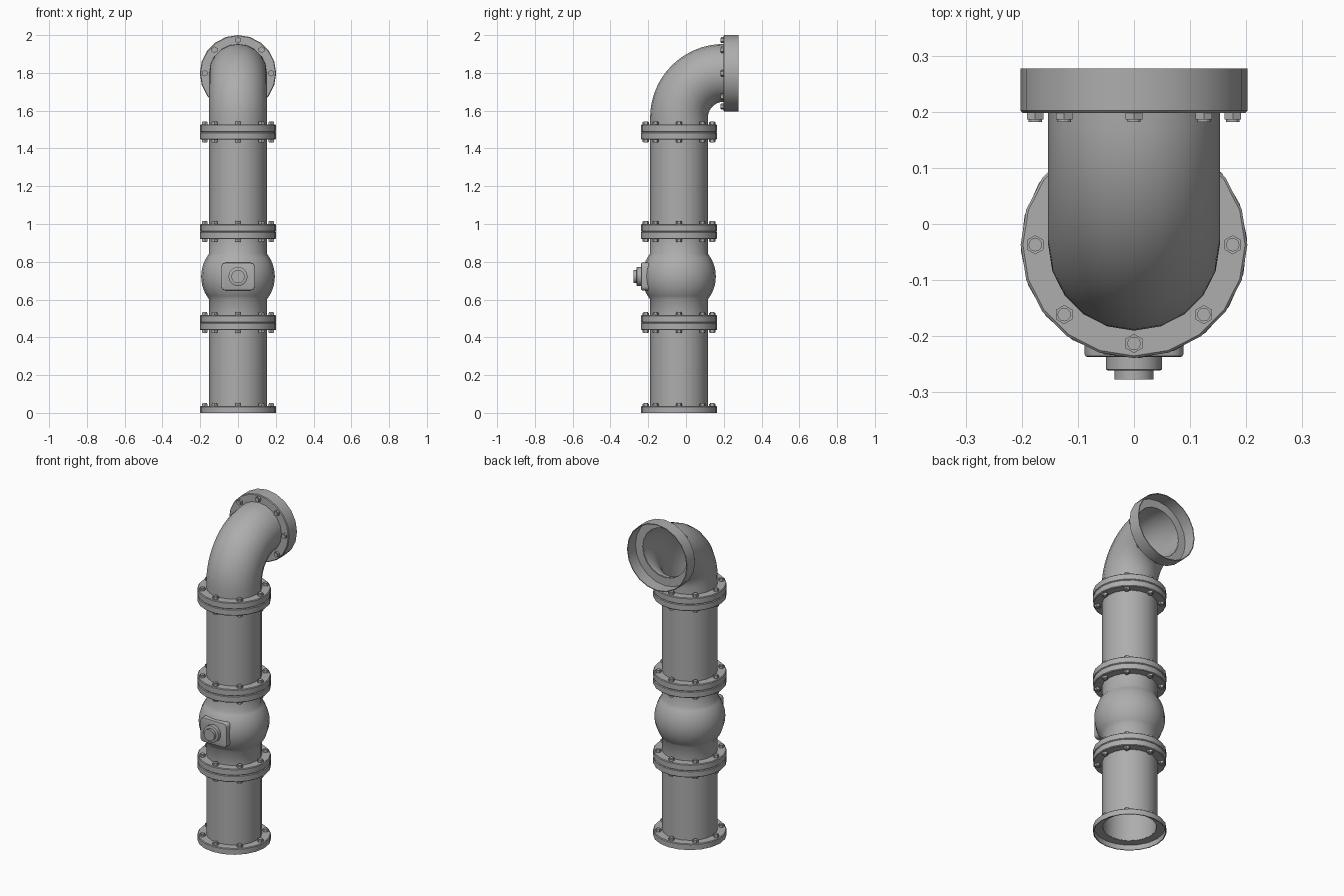
import bpy, bmesh, math
from mathutils import Matrix, Vector

if "Cube" in bpy.data.objects:
    bpy.data.objects.remove(bpy.data.objects["Cube"])

SEG = 20            # sides around every pipe and flange
AY = -0.037         # y of the vertical pipe axis
R, RF = 0.153, 0.202

steel = bpy.data.materials.new("grey_steel")
steel.diffuse_color = (0.42, 0.42, 0.42, 1)
steel.use_nodes = True
steel.node_tree.nodes["Principled BSDF"].inputs["Base Color"].default_value = steel.diffuse_color

UP = Matrix.Translation((0, AY, 0))
DOWN = Matrix.Rotation(math.pi, 4, 'X')
TO_BACK = Matrix.Rotation(-math.pi / 2, 4, 'X')    # local +z -> world +y
TO_FRONT = Matrix.Rotation(math.pi / 2, 4, 'X')    # local +z -> world -y


def finish(name, bm, smooth=True):
    me = bpy.data.meshes.new(name)
    bmesh.ops.recalc_face_normals(bm, faces=bm.faces)
    bm.to_mesh(me)
    bm.free()
    me.materials.append(steel)
    ob = bpy.data.objects.new(name, me)
    bpy.context.collection.objects.link(ob)
    if smooth:
        bpy.ops.object.select_all(action='DESELECT')
        ob.select_set(True)
        bpy.context.view_layer.objects.active = ob
        bpy.ops.object.shade_smooth_by_angle(angle=math.radians(35))
    return ob


def loft(name, rings, closed=False, caps=False):
    """Skin a list of point rings; closed joins the last ring to the first."""
    bm = bmesh.new()
    vs = [[bm.verts.new(p) for p in ring] for ring in rings]
    pairs = list(zip(vs, vs[1:])) + ([(vs[-1], vs[0])] if closed else [])
    for a, b in pairs:
        for i in range(len(a)):
            j = (i + 1) % len(a)
            bm.faces.new((a[i], a[j], b[j], b[i]))
    if caps:
        bm.faces.new(vs[0])
        bm.faces.new(vs[-1])
    return finish(name, bm)


def lathe(name, profile, mat=UP, closed=True, caps=False, seg=SEG):
    def ring(r, z):
        return [mat @ Vector((r * math.cos(t), r * math.sin(t), z))
                for t in (2 * math.pi * i / seg for i in range(seg))]
    return loft(name, [ring(r, z) for r, z in profile], closed, caps)


def pipe(name, outer):
    inner = [(r - 0.005, z) for r, z in reversed(outer)]
    return lathe(name, outer + inner)


def bolts(name, mat):
    """Eight hex bolts in a circle, standing on local z = 0."""
    bm = bmesh.new()
    for k in range(8):
        a = k * math.pi / 4
        for r, z0, z1, n in ((0.017, -0.003, 0.012, 6), (0.012, 0.01, 0.016, 12)):
            m = mat @ Matrix.Translation((0.176 * math.cos(a), 0.176 * math.sin(a), (z0 + z1) / 2))
            bmesh.ops.create_cone(bm, cap_ends=True, segments=n, radius1=r,
                                  radius2=r, depth=z1 - z0, matrix=m)
    finish(name, bm, smooth=False)


def flange(name, z0, z1, spin=0):
    c = 0.004
    m = UP @ Matrix.Rotation(math.radians(spin), 4, 'Z')
    lathe(name, [(0.15, z0), (RF - c, z0), (RF, z0 + c), (RF, z1 - c),
                 (RF - c, z1), (0.15, z1)], m)


def open_flange(name, mat, depth):
    """Ring plate at local z = 0 with a thin rim hanging to z = -depth."""
    c, t = 0.004, 0.005
    lathe(name, [(0.149, 0), (RF - c, 0), (RF, -c), (RF, -depth),
                 (RF - t, -depth), (RF - t, -t), (0.149, -t)], mat)


# Straight pipes
pipe("lower_pipe", [(R, 0.033), (R, 0.45)])
pipe("upper_pipe", [(R, 0.93), (R, 1.46)])

# Valve body with a ball-shaped bulge
BALL, BZ = 0.195, 0.722
lim = math.acos(R / BALL)
bulge = [(BALL * math.cos(t), BZ + BALL * math.sin(t))
         for t in (lim * (i / 6 - 1) for i in range(13))]
pipe("valve_body", [(R, 0.51)] + bulge + [(R, 0.93)])

# Elbow sweeping from vertical to the back
BY, BZC, BR = 0.2, 1.563, 0.237


def elbow_rings(r):
    rings = []
    for k in range(17):
        t = math.pi / 2 * k / 16
        rings.append([Vector((r * math.cos(u),
                              BY - (BR - r * math.sin(u)* 1.0) * math.cos(t),
                              BZC + (BR - r * math.sin(u)) * math.sin(t)))
                      for u in (2 * math.pi * i / SEG for i in range(SEG))])
    low = [Vector((p.x, p.y, 1.52)) for p in rings[0]]
    return [low] + rings


loft("elbow", elbow_rings(R) + elbow_rings(R - 0.005)[::-1], closed=True)

# Flange joints: two plates and two rings of bolts each
for label, z in (("lower", 0.438), ("middle", 0.92), ("upper", 1.447)):
    flange(label + "_joint_bottom_plate", z, z + 0.040, 3)
    flange(label + "_joint_top_plate", z + 0.040, z + 0.080)
    bolts(label + "_joint_top_bolts", UP @ Matrix.Translation((0, 0, z + 0.080)))
    bolts(label + "_joint_bottom_bolts", UP @ Matrix.Translation((0, 0, z)) @ DOWN)

# Open end flanges at the foot and at the elbow outlet
open_flange("foot_flange", UP @ Matrix.Translation((0, 0, 0.036)), 0.036)
bolts("foot_bolts", UP @ Matrix.Translation((0, 0, 0.036)))
outlet = Matrix.Translation((0, 0.198, 1.798)) @ TO_FRONT
open_flange("outlet_flange", outlet, 0.079)
bolts("outlet_bolts", outlet)

# Valve bonnet: rounded block with a stepped round cap
bm = bmesh.new()
bmesh.ops.create_cube(bm, size=1, matrix=Matrix.Translation((0, -0.194, 0.722))
                      @ Matrix.Diagonal((0.176, 0.086, 0.146, 1)))
corners = [e for e in bm.edges if abs(e.verts[0].co.y - e.verts[1].co.y) > 0.05]
bmesh.ops.bevel(bm, geom=corners, offset=0.02, segments=3, profile=0.5, affect='EDGES')
front = [e for e in bm.edges if all(v.co.y < -0.23 for v in e.verts)]
bmesh.ops.bevel(bm, geom=front, offset=0.005, segments=2, profile=0.5, affect='EDGES')
finish("valve_block", bm)
lathe("valve_cap", [(0.05, 0), (0.05, 0.024), (0.047, 0.026), (0.035, 0.026),
                    (0.035, 0.042)],
      Matrix.Translation((0, -0.235, 0.722)) @ TO_FRONT, closed=False, caps=True, seg=24)
